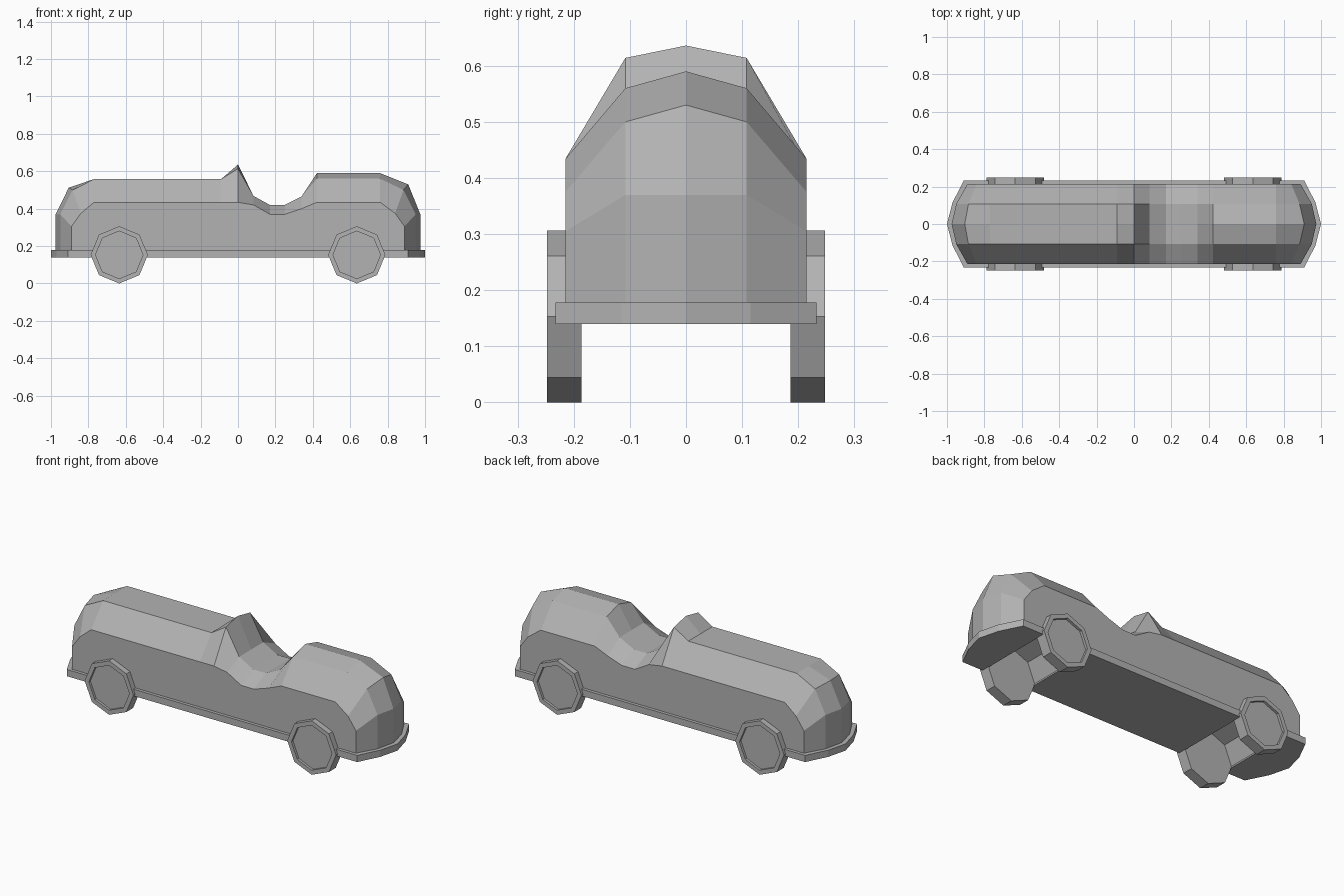
import bpy, bmesh, math
from mathutils import Matrix

if "Cube" in bpy.data.objects:
    bpy.data.objects.remove(bpy.data.objects["Cube"])

# Dark grey paint shared by every part
paint = bpy.data.materials.new("dark_grey")
paint.diffuse_color = (.45, .45, .45, 1)
paint.use_nodes = True
paint.node_tree.nodes["Principled BSDF"].inputs["Base Color"].default_value = paint.diffuse_color


def make_object(name, bm):
    bmesh.ops.recalc_face_normals(bm, faces=bm.faces)
    mesh = bpy.data.meshes.new(name)
    bm.to_mesh(mesh)
    bm.free()
    mesh.materials.append(paint)
    ob = bpy.data.objects.new(name, mesh)
    bpy.context.scene.collection.objects.link(ob)
    return ob


def octagon(name, x, y, z, radius, width):
    # Eight-sided drum along y with a corner pointing up
    bm = bmesh.new()
    bmesh.ops.create_cone(bm, cap_ends=True, segments=8, radius1=radius,
                          radius2=radius, depth=width)
    top = max(bm.verts, key=lambda v: v.co.x)
    bm.transform(Matrix.Rotation(-math.atan2(top.co.y, top.co.x), 4, 'Z'))
    bm.transform(Matrix.Translation((x, y, z)) @ Matrix.Rotation(math.pi / 2, 4, 'X'))
    return make_object(name, bm)


# Body shell: stations of (x, z) at the side, shoulder and centre line
BASE = 0.178
stations = [
    ((-.89, BASE), (-.95, BASE), (-.975, BASE)),
    ((-.89, .305), (-.95, .37), (-.975, .37)),
    ((-.84, .375), (-.885, .50), (-.905, .512)),
    ((-.77, .434), (-.77, .558), (-.77, .558)),
    ((-.09, .434), (-.09, .558), (-.09, .558)),
    ((0, .434), (0, .614), (0, .636)),
    ((.083, .42), (.083, .468), (.083, .468)),
    ((.17, .37), (.17, .42), (.17, .42)),
    ((.25, .37), (.25, .42), (.25, .42)),
    ((.34, .40), (.34, .465), (.34, .465)),
    ((.422, .434), (.422, .56), (.422, .59)),
    ((.76, .434), (.76, .56), (.76, .59)),
    ((.84, .375), (.885, .50), (.91, .53)),
    ((.89, .305), (.95, .37), (.975, .37)),
    ((.89, BASE), (.95, BASE), (.975, BASE)),
]
bm = bmesh.new()
rows = []
for side, shoulder, centre in stations:
    ring = [(side, -.215), (shoulder, -.108), (centre, 0), (shoulder, .108), (side, .215)]
    rows.append([bm.verts.new((p[0], y, p[1])) for p, y in ring])
for a, b in zip(rows, rows[1:]):
    for i in range(4):
        bm.faces.new((a[i], a[i + 1], b[i + 1], b[i]))
bm.faces.new([r[0] for r in rows])
bm.faces.new([r[4] for r in rows])
bm.faces.new(rows[0] + rows[-1][::-1])
body = make_object("body", bm)

# Running board and bumper plate under the body
half = [(.91, -.233), (.97, -.115), (1, 0), (.97, .115), (.91, .233)]
outline = half + [(-x, -y) for x, y in half]
bm = bmesh.new()
face = bm.faces.new([bm.verts.new((x, y, .14)) for x, y in outline])
ext = bmesh.ops.extrude_face_region(bm, geom=[face], use_keep_orig=True)
for v in ext["geom"]:
    if isinstance(v, bmesh.types.BMVert):
        v.co.z = BASE
plate = make_object("bumper_plate", bm)

# Wheels with recessed hubs, and wheel tunnels cut across the underside
for x, end in ((-.635, "front"), (.635, "rear")):
    tunnel = octagon(end + "_wheel_tunnel_cutter", x, 0, .153, .15, .376)
    tunnel.hide_render = True
    tunnel.hide_viewport = True
    tunnel.display_type = 'WIRE'
    for ob in (body, plate):
        mod = ob.modifiers.new(end + "_tunnel", 'BOOLEAN')
        mod.operation = 'DIFFERENCE'
        mod.solver = 'EXACT'
        mod.object = tunnel
    for s, label in ((-1, "left"), (1, "right")):
        wheel = octagon(f"{end}_{label}_wheel", x, s * .217, .153, .153, .061)
        bm = bmesh.new()
        bm.from_mesh(wheel.data)
        bm.normal_update()
        hub = [f for f in bm.faces if f.normal.y * s > .9]
        bmesh.ops.inset_region(bm, faces=hub, thickness=.026)
        inner = bmesh.ops.extrude_face_region(bm, geom=hub)["geom"]
        bmesh.ops.delete(bm, geom=hub, context='FACES')
        for v in inner:
            if isinstance(v, bmesh.types.BMVert):
                v.co.y -= s * .014
        bm.to_mesh(wheel.data)
        bm.free()
